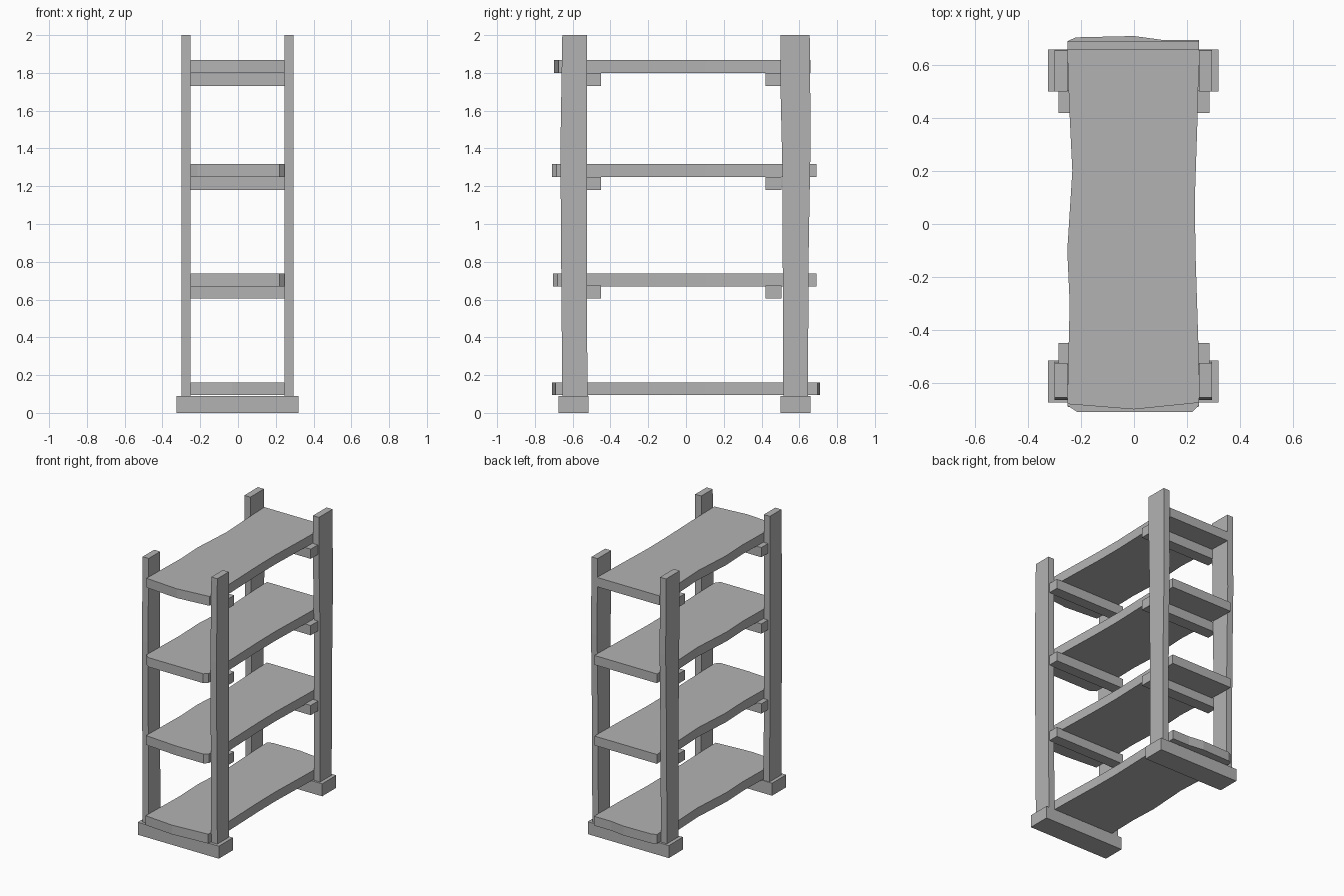
import bpy
import bmesh
from mathutils import Vector

cube = bpy.data.objects.get("Cube")
if cube:
    bpy.data.objects.remove(cube, do_unlink=True)

grey = bpy.data.materials.new("plain_grey")
grey.use_nodes = True
colour = (0.45, 0.45, 0.45, 1)
grey.diffuse_color = colour
grey.node_tree.nodes["Principled BSDF"].inputs["Base Color"].default_value = colour


def prism(name, outline, offset):
    """Extrude a closed outline of 3D points along offset."""
    bm = bmesh.new()
    face = bm.faces.new([bm.verts.new(p) for p in outline])
    extruded = bmesh.ops.extrude_face_region(bm, geom=[face])["geom"]
    moved = [v for v in extruded if isinstance(v, bmesh.types.BMVert)]
    bmesh.ops.translate(bm, verts=moved, vec=Vector(offset))
    bmesh.ops.recalc_face_normals(bm, faces=bm.faces)
    mesh = bpy.data.meshes.new(name)
    bm.to_mesh(mesh)
    bm.free()
    mesh.materials.append(grey)
    obj = bpy.data.objects.new(name, mesh)
    bpy.context.collection.objects.link(obj)
    return obj


def box(name, x, y, z):
    outline = [(x[0], y[0], z[0]), (x[1], y[0], z[0]),
               (x[1], y[1], z[0]), (x[0], y[1], z[0])]
    return prism(name, outline, (0, 0, z[1] - z[0]))


# Feet: one wide block under each pair of posts
box("front_foot", (-0.325, 0.32), (-0.675, -0.515), (0, 0.09))
box("back_foot", (-0.325, 0.32), (0.5, 0.66), (0, 0.09))

# Posts: slightly uneven hewn edges, as (y, z) profiles
front_profile = [(-0.655, 0.09), (-0.52, 0.09), (-0.525, 0.5), (-0.525, 2),
                 (-0.655, 2), (-0.665, 1.4), (-0.66, 0.7)]
back_profile = [(0.515, 0.09), (0.645, 0.09), (0.65, 0.9), (0.66, 1.45),
                (0.655, 2), (0.5, 2), (0.5, 1.73), (0.51, 1.3)]
for side, x in (("right", -0.3), ("left", 0.246)):
    for end, profile in (("front", front_profile), ("back", back_profile)):
        prism(f"{end}_{side}_post", [(x, y, z) for y, z in profile],
              (0.048, 0, 0))

# Shelf supports: crossbars on the inner sides of the posts
for level, z in (("lower", 0.605), ("middle", 1.18), ("upper", 1.73)):
    for end, y in (("front", (-0.53, -0.45)), ("back", (0.42, 0.505))):
        box(f"{level}_{end}_support", (-0.285, 0.285), y, (z, z + 0.07))

# Shelves: planks with wavy long sides and worn ends
left_side = [(0.243, -0.45), (0.232, -0.1), (0.23, 0.1), (0.24, 0.4)]
right_side = [(-0.245, 0.45), (-0.233, 0.2), (-0.252, -0.1), (-0.243, -0.3)]
shelf_ends = {
    "bottom_shelf": (0.095, [(-0.252, -0.69), (-0.03, -0.71), (0.246, -0.69)],
                     [(0.246, 0.695), (0.11, 0.695), (0, 0.71), (-0.22, 0.705), (-0.252, 0.69)]),
    "lower_shelf": (0.67, [(-0.252, -0.685), (0, -0.705), (0.22, -0.705), (0.246, -0.68)],
                    [(0.246, 0.69), (-0.252, 0.69)]),
    "middle_shelf": (1.25, [(-0.252, -0.685), (-0.215, -0.71), (0.22, -0.71), (0.246, -0.685)],
                     [(0.246, 0.69), (-0.252, 0.69)]),
    "top_shelf": (1.8, [(-0.252, -0.68), (0, -0.7), (0.246, -0.675)],
                  [(0.246, 0.66), (-0.252, 0.66)]),
}
for name, (z, front, back) in shelf_ends.items():
    outline = front + left_side + back + right_side
    prism(name, [(x, y, z) for x, y in outline], (0, 0, 0.067))
